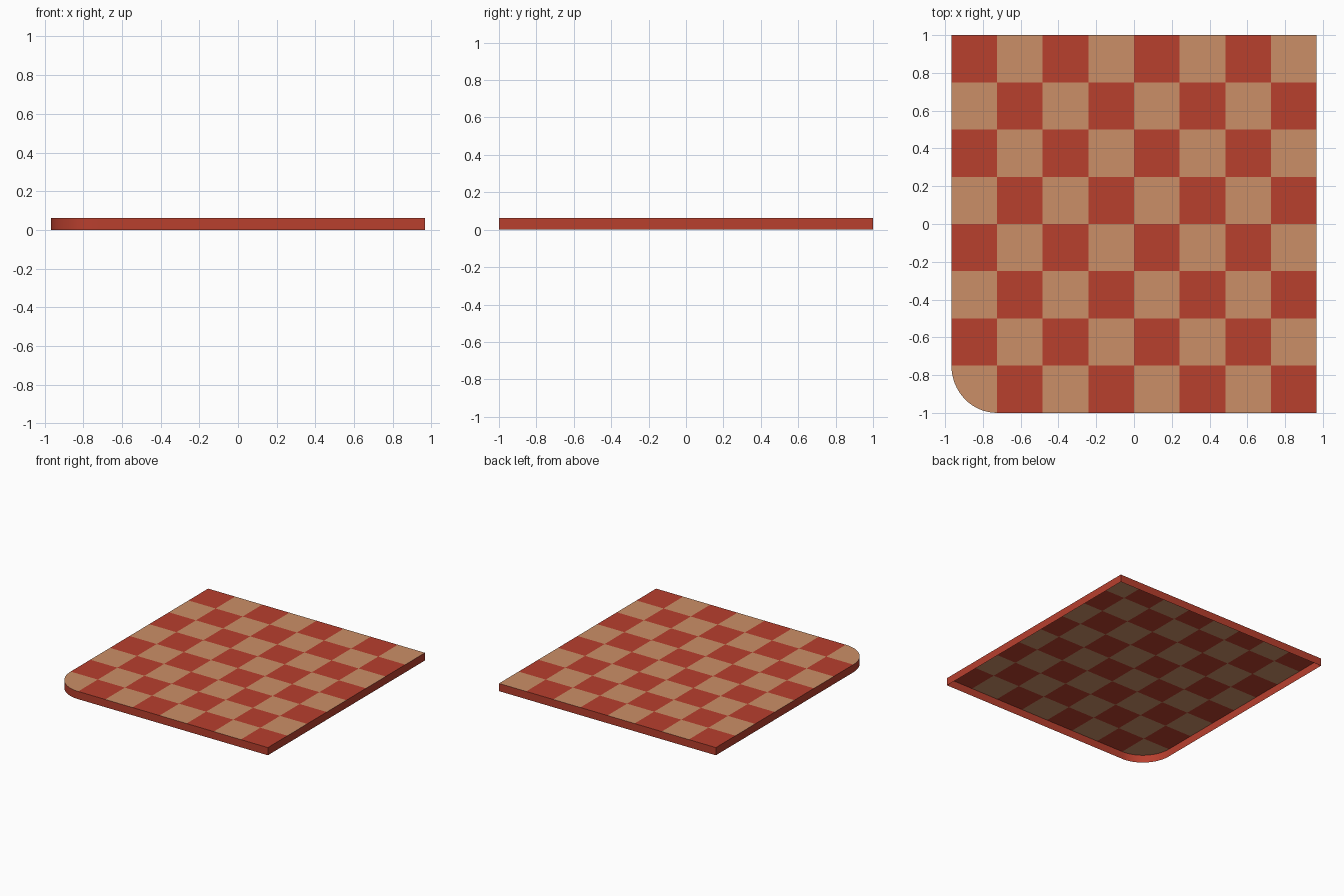
import bpy, bmesh
from math import sin, cos, pi

if "Cube" in bpy.data.objects:
    bpy.data.objects.remove(bpy.data.objects["Cube"], do_unlink=True)

CELLS = 8
WIDTH, DEPTH, HEIGHT = 1.933, 2.0, 0.062
ARC_STEPS = 16


def make_material(name, color):
    mat = bpy.data.materials.new(name)
    mat.use_nodes = True
    mat.diffuse_color = color
    mat.node_tree.nodes["Principled BSDF"].inputs["Base Color"].default_value = color
    return mat


red = make_material("brick red", (0.48, 0.05, 0.027, 1))
tan = make_material("tan", (0.60, 0.275, 0.136, 1))

bm = bmesh.new()
dx, dy = WIDTH / CELLS, DEPTH / CELLS


def cell_outline(i, j):
    """Counter-clockwise corners of one square; the front corner square is rounded."""
    x0, y0 = i * dx - WIDTH / 2, j * dy - DEPTH / 2
    x1, y1 = x0 + dx, y0 + dy
    if i == 0 and j == 0:
        angles = [pi + pi / 2 * k / ARC_STEPS for k in range(ARC_STEPS + 1)]
        return [(x1, y1)] + [(x1 + dx * cos(a), y1 + dy * sin(a)) for a in angles]
    return [(x0, y0), (x1, y0), (x1, y1), (x0, y1)]


# Checkered top: alternate red and tan squares
for i in range(CELLS):
    for j in range(CELLS):
        face = bm.faces.new([bm.verts.new((x, y, HEIGHT)) for x, y in cell_outline(i, j)])
        face.material_index = (i + j + 1) % 2
bmesh.ops.remove_doubles(bm, verts=bm.verts, dist=0.0005)

# Thin red skirt hanging from the rim, open underneath
rim = [e for e in bm.edges if e.is_boundary]
result = bmesh.ops.extrude_edge_only(bm, edges=rim)["geom"]
for item in result:
    if isinstance(item, bmesh.types.BMVert):
        item.co.z = 0
for face in bm.faces:
    face.normal_update()
    if abs(face.normal.z) < 0.5:
        face.material_index = 0
        center = face.calc_center_median()
        if face.normal.dot(center) < 0:
            face.normal_flip()

mesh = bpy.data.meshes.new("checkered_board")
bm.to_mesh(mesh)
bm.free()
mesh.materials.append(red)
mesh.materials.append(tan)
board = bpy.data.objects.new("checkered_board", mesh)
bpy.context.collection.objects.link(board)

# Smooth the rounded corner, keep the rim sharp
bpy.ops.object.select_all(action='DESELECT')
board.select_set(True)
bpy.context.view_layer.objects.active = board
bpy.ops.object.shade_smooth_by_angle()
